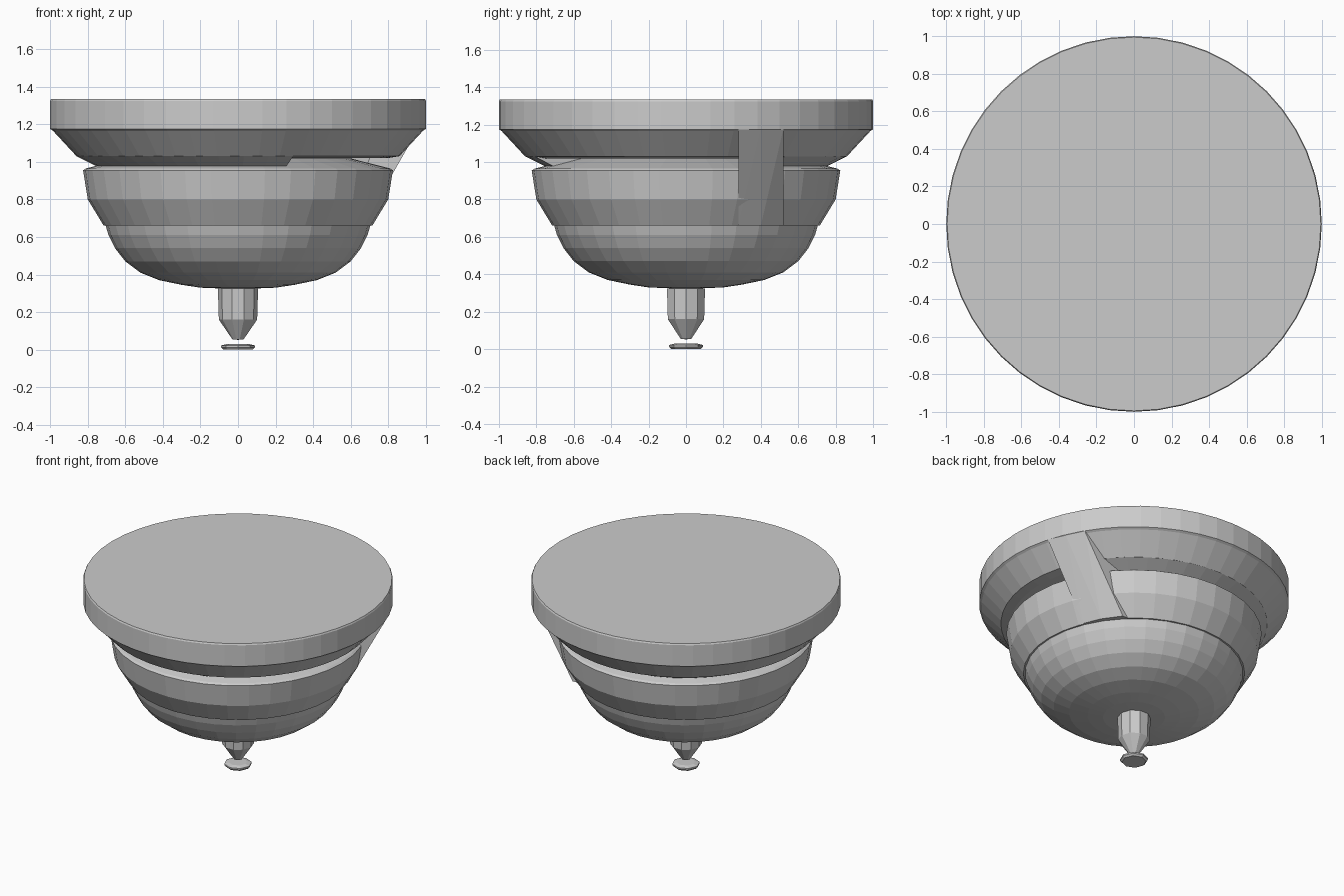
import bpy, bmesh, math

if "Cube" in bpy.data.objects:
    bpy.data.objects.remove(bpy.data.objects["Cube"])


def make_object(name, bm):
    bmesh.ops.remove_doubles(bm, verts=bm.verts, dist=0.0005)
    bmesh.ops.recalc_face_normals(bm, faces=bm.faces)
    mesh = bpy.data.meshes.new(name)
    bm.to_mesh(mesh)
    bm.free()
    obj = bpy.data.objects.new(name, mesh)
    bpy.context.collection.objects.link(obj)
    return obj


def lathe(name, profile, sides, start=0.0, sweep=360.0):
    """Revolve an (r, z) profile about z; flat shaded, open sweeps get end caps."""
    full = sweep >= 360
    bm = bmesh.new()
    rings = []
    for i in range(sides if full else sides + 1):
        a = math.radians(start + sweep * i / sides)
        rings.append([bm.verts.new((r * math.cos(a), r * math.sin(a), z)) for r, z in profile])
    for i in range(sides):
        a, b = rings[i], rings[(i + 1) % len(rings)]
        for j in range(len(profile) - 1):
            if profile[j][0] == 0:
                bm.faces.new((a[j], a[j + 1], b[j + 1]))
            elif profile[j + 1][0] == 0:
                bm.faces.new((a[j], a[j + 1], b[j]))
            else:
                bm.faces.new((a[j], a[j + 1], b[j + 1], b[j]))
    if not full:
        bm.faces.new(rings[0])
        bm.faces.new(rings[-1])
    bmesh.ops.delete(bm, geom=[v for v in bm.verts if not v.link_faces], context='VERTS')
    return make_object(name, bm)


# Wide flat rim with its tapered underside
lathe("rim_plate", [(0, 1.335), (0.995, 1.335), (1.0, 1.325), (1.0, 1.175), (0.985, 1.165),
                    (0.86, 1.03), (0.8, 1.02), (0, 1.02)], 48)

# Neck filling most of the gap, left open towards the right side
lathe("neck", [(0.2, 1.03), (0.86, 1.03), (0.73, 0.965), (0.2, 0.965), (0.2, 1.03)],
      28, start=38, sweep=252)

# Stepped middle band with a gently rising top
lathe("middle_band", [(0, 1.02), (0.6, 1.018), (0.81, 0.965), (0.825, 0.955), (0.8, 0.8),
                      (0.715, 0.66), (0, 0.66)], 36)

# Rounded bowl
lathe("bowl", [(0, 0.662), (0.705, 0.662), (0.69, 0.61), (0.655, 0.54), (0.60, 0.47),
               (0.52, 0.41), (0.42, 0.37), (0.30, 0.345), (0.20, 0.33), (0, 0.322)], 32)

# Pointed finial and small foot button
lathe("finial", [(0, 0.33), (0.107, 0.325), (0.102, 0.16), (0.03, 0.055), (0, 0.052)], 10)
lathe("foot_button", [(0, 0.03), (0.06, 0.03), (0.09, 0.022), (0.09, 0.012), (0.078, 0), (0, 0)], 8)

# Sloping strap joining the rim to the band on the right side
bm = bmesh.new()
for y, top, bottom in ((0.28, 0.96, 0.665), (0.4, 0.912, 0.615), (0.52, 0.852, 0.53)):
    for x, z in ((top, 1.175), (bottom, 0.66), (top - 0.2, 1.175), (bottom - 0.1, 0.66)):
        bm.verts.new((x, y, z))
bmesh.ops.convex_hull(bm, input=bm.verts)
make_object("side_strap", bm)
